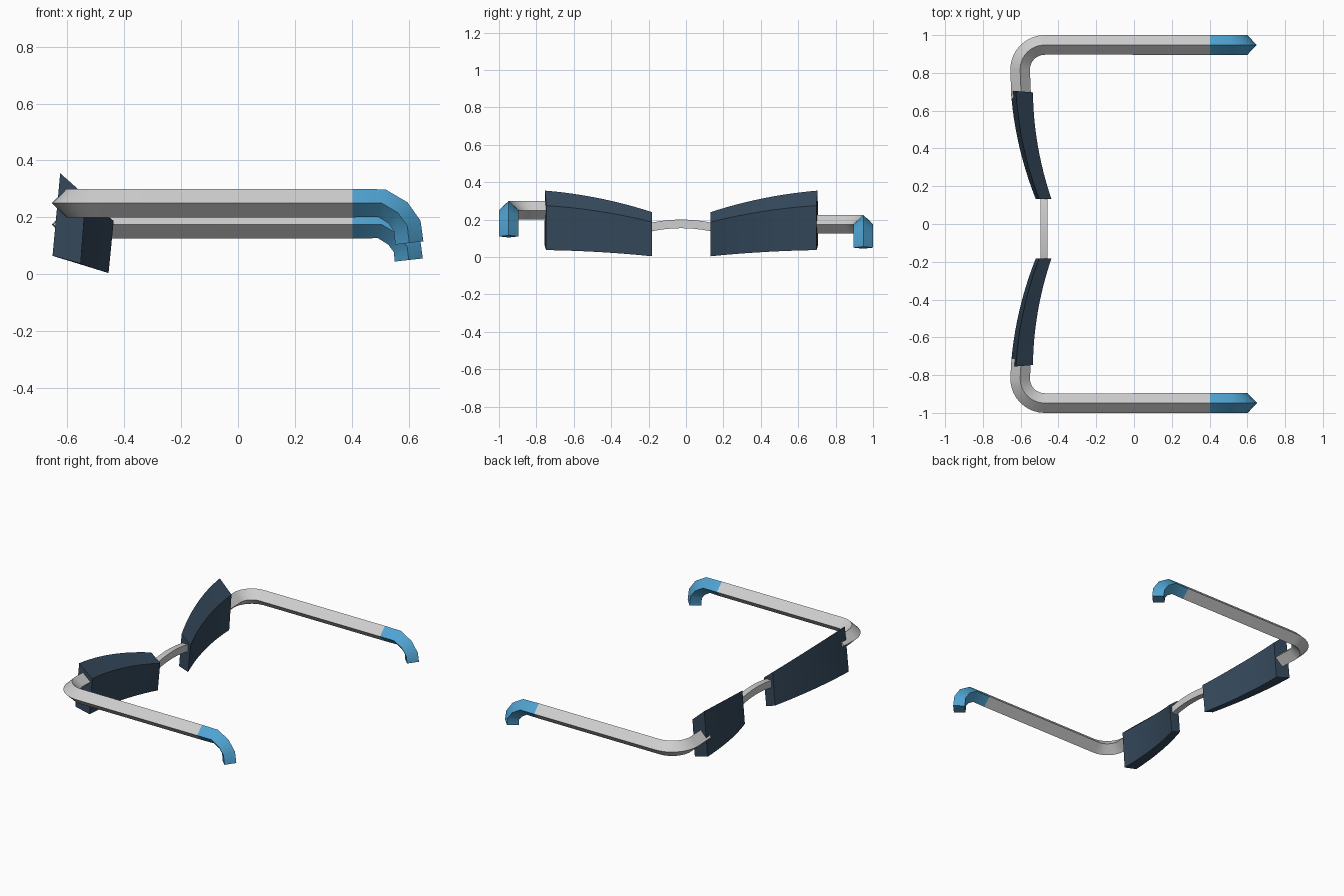
import bpy, bmesh, math
from mathutils import Vector

cube = bpy.data.objects.get("Cube")
if cube:
    bpy.data.objects.remove(cube)


def material(name, rgb):
    m = bpy.data.materials.new(name)
    m.use_nodes = True
    m.diffuse_color = (*rgb, 1)
    m.node_tree.nodes["Principled BSDF"].inputs["Base Color"].default_value = (*rgb, 1)
    return m


GREY = material("light grey", (0.62, 0.62, 0.62))
BLUE = material("tip blue", (0.08, 0.37, 0.65))
SLATE = material("dark slate", (0.036, 0.067, 0.108))


def loft(name, rings, mat):
    """Skin a list of equal-sized rings and cap both ends."""
    bm = bmesh.new()
    loops = [[bm.verts.new(p) for p in ring] for ring in rings]
    n = len(loops[0])
    for a, b in zip(loops, loops[1:]):
        for i in range(n):
            j = (i + 1) % n
            bm.faces.new((a[i], a[j], b[j], b[i]))
    bm.faces.new(loops[0])
    bm.faces.new(loops[-1])
    bmesh.ops.recalc_face_normals(bm, faces=bm.faces)
    me = bpy.data.meshes.new(name)
    bm.to_mesh(me)
    bm.free()
    me.materials.append(mat)
    ob = bpy.data.objects.new(name, me)
    bpy.context.collection.objects.link(ob)
    bpy.ops.object.select_all(action='DESELECT')
    ob.select_set(True)
    bpy.context.view_layer.objects.active = ob
    bpy.ops.object.shade_smooth_by_angle(angle=math.radians(35))
    return ob


def sweep(name, path, section, mat):
    """Carry a (side, up) section along a path, mitring the corners."""
    path = [Vector(p) for p in path]
    rings = []
    for i, p in enumerate(path):
        d_in = (p - path[max(i - 1, 0)]).normalized()
        d_out = (path[min(i + 1, len(path) - 1)] - p).normalized()
        t = (d_in + d_out).normalized()
        side = Vector((0, 0, 1)).cross(t).normalized()
        up = t.cross(side)
        rings.append([p + side * u + up * v for u, v in section])
    return loft(name, rings, mat)


DIAMOND = [(0.052, 0), (0, 0.05), (-0.052, 0), (0, -0.05)]
MID_Y = -0.025   # centre line of the two lenses

# Temples with their front bend, and hooked ear tips
for side, s, z in (("right", -1, 0.25), ("left", 1, 0.175)):
    arm_y = s * 0.948
    end_y = MID_Y + s * 0.69
    path = [(-0.597, end_y, z)]
    for k in range(9):
        a = math.radians(180 - 90 * k / 8)
        path.append((-0.473 + 0.13 * math.cos(a), s * (0.818 + 0.13 * math.sin(a)), z))
    path.append((0.403, arm_y, z))
    sweep(side + "_temple", path, DIAMOND, GREY)

    hook = [(0.403, 0), (0.505, 0), (0.562, -0.034), (0.595, -0.08), (0.602, -0.14)]
    if s > 0:
        hook[-1] = (0.6, -0.125)
    sweep(side + "_ear_tip", [(x, arm_y, z + dz) for x, dz in hook], DIAMOND, BLUE)

# Lenses: wedge section tapering and bowing from outer to inner end
# corners (x, z): front top, back top, back bottom, front bottom
OUTER = [(-0.625, 0.355), (-0.535, 0.275), (-0.553, 0.037), (-0.652, 0.065)]
INNER = [(-0.502, 0.24), (-0.437, 0.187), (-0.455, 0.004), (-0.52, 0.026)]
RISE = [0.017, 0.013, 0.006, 0.006]
for side, s in (("right", -1), ("left", 1)):
    rings = []
    for k in range(13):
        t = k / 12
        bow = 4 * t * (1 - t)
        ring = []
        for (xo, zo), (xi, zi), rise in zip(OUTER, INNER, RISE):
            x = xo + (xi - xo) * t - 0.023 * bow
            z = zo + (zi - zo) * t + rise * bow
            y = 0.727 - 0.57 * t - 0.08 * (x + 0.6) * (1 - t)
            ring.append((x, MID_Y + s * y, z))
        rings.append(ring)
    loft(side + "_lens", rings, SLATE)

# Arched bridge
bridge = []
for k in range(13):
    u = 2 * k / 12 - 1
    bridge.append((-0.476, MID_Y + 0.175 * u, 0.177 - 0.02 * u * u))
BAR = [(0.019, 0.023), (-0.019, 0.023), (-0.019, -0.023), (0.019, -0.023)]
sweep("bridge", bridge, BAR, GREY)
